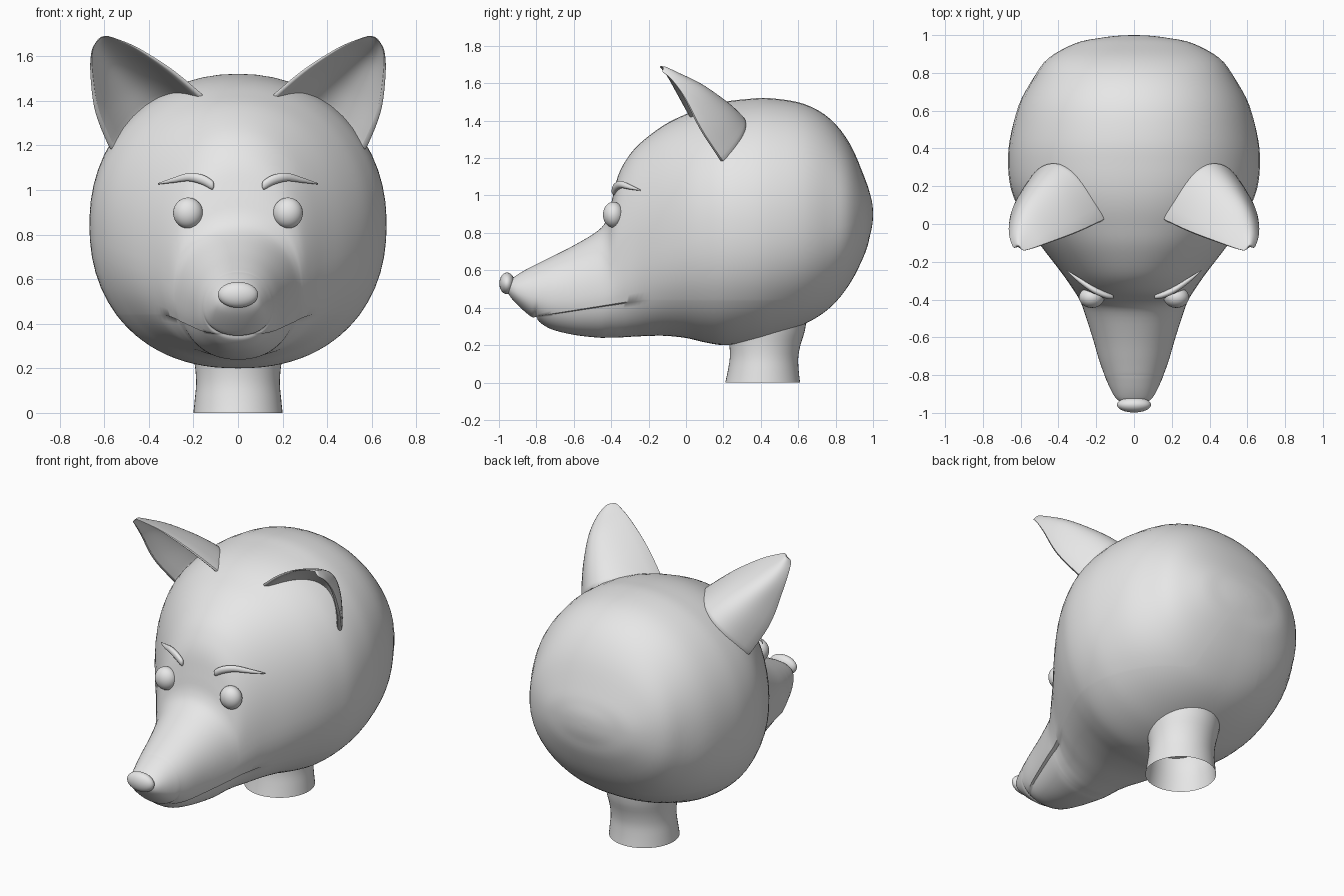
import bpy, bmesh, math
from mathutils import Vector

if "Cube" in bpy.data.objects:
    bpy.data.objects.remove(bpy.data.objects["Cube"])

grey = bpy.data.materials.new("plain_grey")
grey.diffuse_color = (0.8, 0.8, 0.8, 1)
grey.use_nodes = True
grey.node_tree.nodes["Principled BSDF"].inputs["Base Color"].default_value = grey.diffuse_color


def spline(keys, steps):
    """Catmull-Rom interpolation through a list of equal-length tuples."""
    out, last = [], len(keys) - 1
    for i in range(last):
        quad = [keys[max(i - 1, 0)], keys[i], keys[i + 1], keys[min(i + 2, last)]]
        for k in range(steps):
            t = k / steps
            out.append([0.5 * (2 * b + (c - a) * t + (2 * a - 5 * b + 4 * c - d) * t ** 2
                               + (3 * b - a - 3 * c + d) * t ** 3) for a, b, c, d in zip(*quad)])
    return out + [list(keys[-1])]


def finish(name, bm, subdiv=0, angle=40):
    me = bpy.data.meshes.new(name)
    bm.to_mesh(me)
    bm.free()
    me.materials.append(grey)
    ob = bpy.data.objects.new(name, me)
    bpy.context.collection.objects.link(ob)
    if subdiv:
        ob.modifiers.new("smooth", 'SUBSURF').levels = subdiv
        ob.modifiers["smooth"].render_levels = subdiv
    bpy.ops.object.select_all(action='DESELECT')
    ob.select_set(True)
    bpy.context.view_layer.objects.active = ob
    bpy.ops.object.shade_smooth_by_angle(angle=math.radians(angle))
    return ob


def loft(name, rings, caps=(False, False), subdiv=0, angle=40):
    """Skin a series of closed rings with quads."""
    bm = bmesh.new()
    rows = [[bm.verts.new(p) for p in ring] for ring in rings]
    n = len(rows[0])
    for a, b in zip(rows, rows[1:]):
        for i in range(n):
            j = (i + 1) % n
            bm.faces.new((a[i], a[j], b[j], b[i]))
    if caps[0]:
        bm.faces.new(rows[0])
    if caps[1]:
        bm.faces.new(rows[-1])
    bmesh.ops.remove_doubles(bm, verts=bm.verts, dist=0.0003)
    bmesh.ops.recalc_face_normals(bm, faces=bm.faces)
    return finish(name, bm, subdiv, angle)


def ellipsoid(name, centre, radii):
    bm = bmesh.new()
    bmesh.ops.create_uvsphere(bm, u_segments=32, v_segments=20, radius=1)
    for v in bm.verts:
        v.co = Vector(c + r * p for c, r, p in zip(centre, radii, v.co))
    return finish(name, bm)


# Head and muzzle stations: y, half width, top, bottom, height of widest point
stations = [
    (1.0, 0, .90, .90, .90), (.997, .08, .95, .85, .90), (.985, .18, 1.005, .79, .90),
    (.957, .31, 1.09, .69, .89), (.877, .455, 1.275, .53, .88), (.77, .535, 1.41, .40, .87),
    (.63, .61, 1.49, .31, .86), (.45, .657, 1.52, .24, .85), (.32, .667, 1.515, .21, .85),
    (.20, .655, 1.50, .20, .85), (.10, .62, 1.475, .215, .84), (0, .57, 1.435, .238, .82),
    (-.12, .49, 1.375, .25, .77), (-.25, .39, 1.275, .247, .70), (-.32, .34, 1.19, .243, .64),
    (-.365, .31, 1.10, .24, .59), (-.395, .292, .98, .24, .55), (-.42, .28, .88, .24, .52),
    (-.47, .262, .812, .24, .50), (-.60, .22, .733, .255, .48), (-.72, .185, .672, .285, .47),
    (-.785, .162, .64, .325, .47), (-.80, .157, .632, .35, .47), (-.825, .147, .62, .35, .47),
    (-.88, .122, .59, .395, .48), (-.925, .093, .56, .44, .495), (-.95, .055, .535, .475, .505),
    (-.958, .02, .515, .495, .505), (-.96, 0, .505, .505, .505)]
UPPER, LOWER, N_TOP, N_LOW = 20, 14, 2.1, 2.25


def head_ring(y, w, zt, zb, zm):
    # One row of points follows the mouth line so the lip gets a clean edge
    lip = .445 + .16 * min(y + .23, 0)
    ratio = min(max((zm - lip) / max(zm - zb, 1e-5), 0), .93)
    am = math.acos(-ratio ** (N_LOW / 2))
    angles = [am * i / UPPER for i in range(UPPER + 1)]
    angles += [am + .02 + (math.pi - am - .02) * i / LOWER for i in range(LOWER + 1)]
    inset = min(max((-.22 - y) / .12, 0), 1) * min(max((y + .825) / .03, 0), 1)
    half = []
    for i, a in enumerate(angles):
        c, s = math.cos(a), max(math.sin(a), 0)
        n = N_TOP if c > 0 else N_LOW
        x = w * s ** (2 / n)
        z = zm + ((zt - zm) if c > 0 else (zb - zm)) * abs(c) ** (2 / n)
        if i > UPPER:
            x *= 1 - .07 * inset
        half.append((x, y, z))
    half[0], half[-1] = (0, y, zt), (0, y, zb)
    return half + [(-x, yy, z) for x, yy, z in half[-2:0:-1]]


loft("head", [head_ring(*k) for k in spline(stations, 4)], angle=50)

# Neck: open tube, slightly waisted (z, radius x, radius y, centre y)
neck = spline([(0, .20, .20, .41), (.06, .194, .19, .413), (.13, .188, .183, .417),
               (.20, .192, .19, .422), (.28, .205, .208, .428), (.38, .22, .22, .43)], 3)
loft("neck", [[(rx * math.cos(math.tau * i / 48), cy + ry * math.sin(math.tau * i / 48), z)
               for i in range(48)] for z, rx, ry, cy in neck])

# Nose tip
ellipsoid("nose", (0, -.957, .53), (.09, .041, .058))

# Ear sections from base to tip: inner rim, back ridge, outer rim
ear_keys = [
    (.125, .02, 1.41, .38, .32, 1.41, .58, .20, 1.16),
    (.28, -.05, 1.54, .46, .24, 1.485, .65, .08, 1.34),
    (.44, -.105, 1.64, .56, .10, 1.585, .668, -.01, 1.52),
    (.54, -.135, 1.68, .61, -.03, 1.65, .66, -.08, 1.62),
    (.585, -.143, 1.692, .617, -.11, 1.688, .638, -.13, 1.662)]


def ear_ring(key, side):
    p, r, q = Vector(key[:3]), Vector(key[3:6]), Vector(key[6:])

    def arc(a, b, c):
        out = []
        for i in range(13):
            t = i / 12
            out.append(a * (1 - t) * (1 - 2 * t) + b * 4 * t * (1 - t) + c * t * (2 * t - 1))
        return out
    outer = arc(p, r, q)
    inner = arc(p.lerp(q, .07), r.lerp((p + q) / 2, .2), q.lerp(p, .07))
    return [(side * v.x, v.y, v.z) for v in outer + inner[::-1]]


root = Vector((.30, .20, 1.15))
sunk = sum((list(root.lerp(Vector(ear_keys[0][i:i + 3]), .8)) for i in (0, 3, 6)), [])
ear_profile = [sunk] + spline(ear_keys, 4)

# Brow path: x, y, z, half depth, half height
brow = spline([(.108, -.386, 1.022, .004, .008), (.118, -.384, 1.024, .014, .022),
               (.16, -.372, 1.046, .018, .023), (.22, -.345, 1.058, .018, .019),
               (.29, -.298, 1.044, .014, .012), (.358, -.245, 1.028, .003, .003)], 4)

for side, label in ((1, "left"), (-1, "right")):
    loft(label + "_ear", [ear_ring(k, side) for k in ear_profile], (False, True), 1, 60)
    ellipsoid(label + "_eye", (side * .224, -.388, .897), (.067, .056, .069))
    loft(label + "_brow", [[(side * x, y + ry * math.cos(math.tau * i / 14),
                             z + rz * math.sin(math.tau * i / 14)) for i in range(14)]
                           for x, y, z, ry, rz in brow], (True, True), 0, 60)
